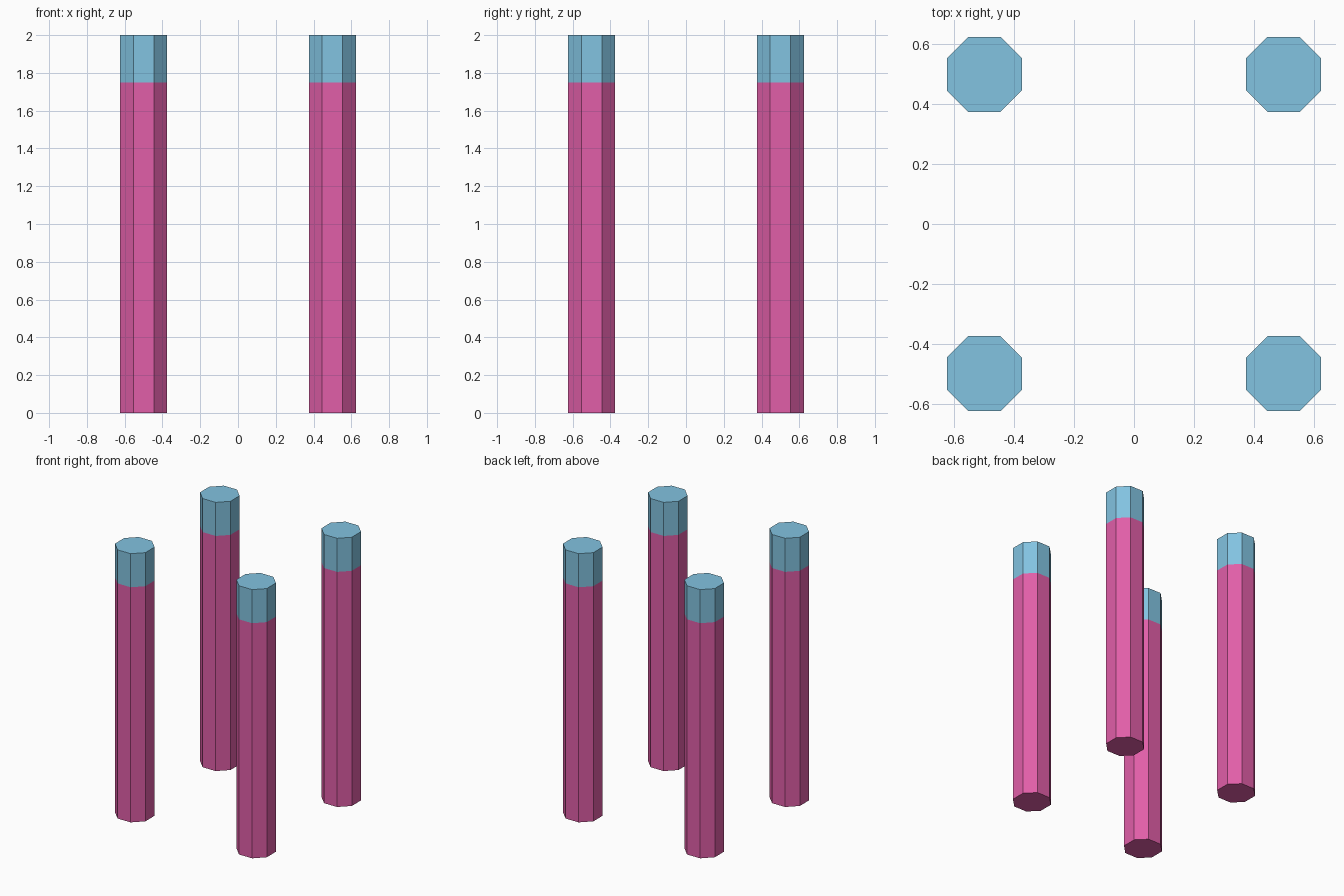
import bpy, bmesh

if "Cube" in bpy.data.objects:
    bpy.data.objects.remove(bpy.data.objects["Cube"])

def material(name, color):
    m = bpy.data.materials.new(name)
    m.diffuse_color = color
    m.use_nodes = True
    m.node_tree.nodes["Principled BSDF"].inputs["Base Color"].default_value = m.diffuse_color
    return m

pink = material("pink", (0.75, 0.113, 0.393, 1))
blue = material("blue", (0.223, 0.546, 0.75, 1))

HALF, FLAT = 0.125, 0.054  # half width of the octagon, half length of its straight sides
SPLIT, TOP = 1.75, 2.0
OCTAGON = [(HALF, -FLAT), (HALF, FLAT), (FLAT, HALF), (-FLAT, HALF),
           (-HALF, FLAT), (-HALF, -FLAT), (-FLAT, -HALF), (FLAT, -HALF)]

def post(name, x, y):
    bm = bmesh.new()
    rings = [[bm.verts.new((px, py, z)) for px, py in OCTAGON] for z in (0, SPLIT, TOP)]
    # pink shaft below, blue tip above
    for level in range(2):
        low, high = rings[level], rings[level + 1]
        for i in range(8):
            j = (i + 1) % 8
            bm.faces.new((low[i], low[j], high[j], high[i])).material_index = level
    # end caps
    bm.faces.new(rings[0][::-1])
    bm.faces.new(rings[2]).material_index = 1
    mesh = bpy.data.meshes.new(name)
    bm.to_mesh(mesh)
    bm.free()
    mesh.materials.append(pink)
    mesh.materials.append(blue)
    ob = bpy.data.objects.new(name, mesh)
    ob.location = (x, y, 0)
    bpy.context.collection.objects.link(ob)

# four posts at the corners of a square
for side, x in (("left", -0.5), ("right", 0.5)):
    for end, y in (("front", -0.5), ("back", 0.5)):
        post(f"{end}_{side}_post", x, y)
